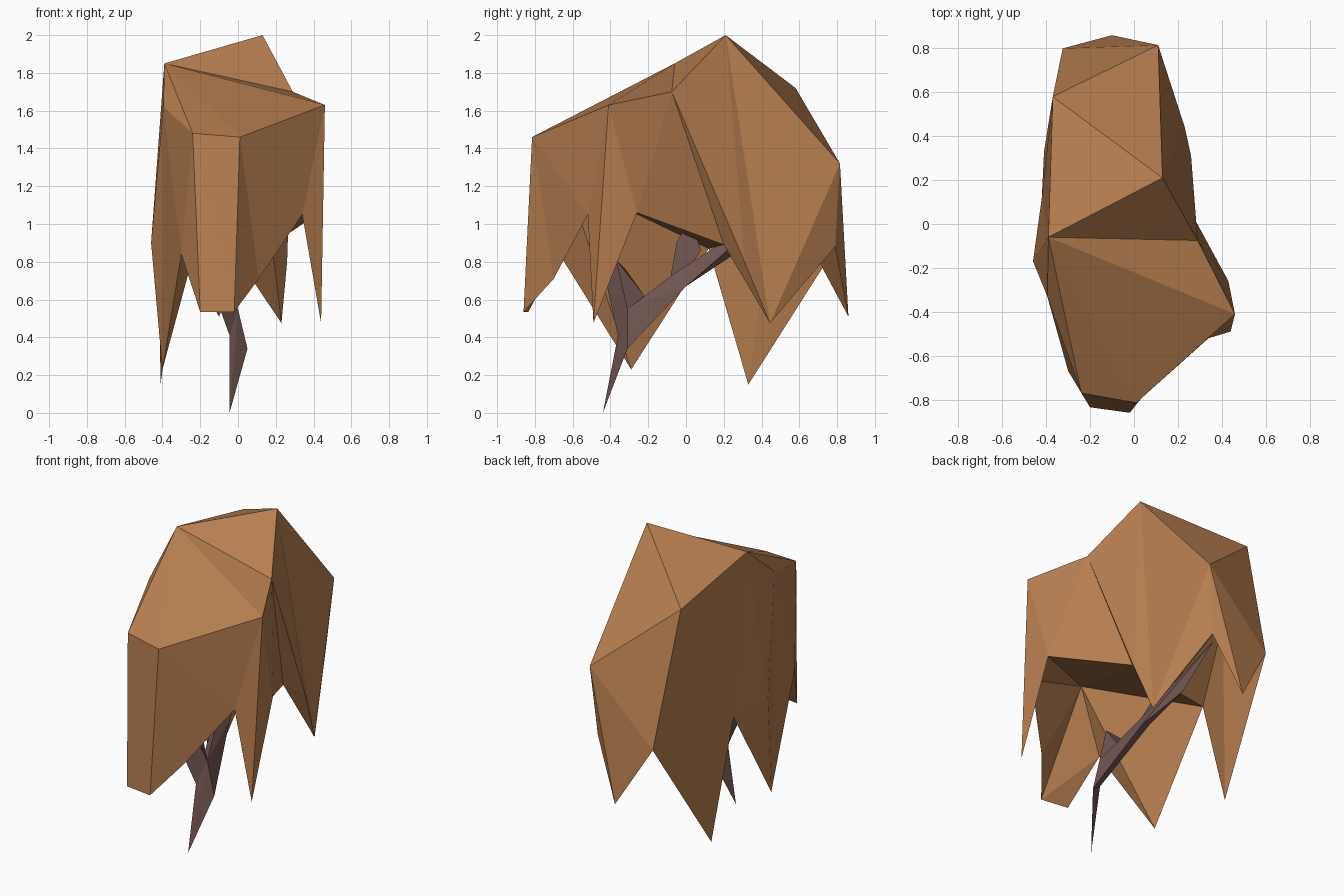
import bpy, bmesh

if "Cube" in bpy.data.objects:
    bpy.data.objects.remove(bpy.data.objects["Cube"])


def material(name, rgb):
    m = bpy.data.materials.new(name)
    m.diffuse_color = (*rgb, 1)
    m.use_nodes = True
    m.node_tree.nodes["Principled BSDF"].inputs["Base Color"].default_value = m.diffuse_color
    return m


LEAF = material("warm_brown", (0.475, 0.21, 0.081))
WOOD = material("dark_plum_wood", (0.165, 0.089, 0.082))


def finish(name, bm, mat):
    bmesh.ops.recalc_face_normals(bm, faces=bm.faces[:])
    me = bpy.data.meshes.new(name)
    bm.to_mesh(me)
    bm.free()
    me.materials.append(mat)
    ob = bpy.data.objects.new(name, me)
    bpy.context.collection.objects.link(ob)
    return ob


# Canopy corners: crown, then the hanging rim of notches (n) and tips (t)
crown = dict(
    peak=(0.13, 0.21, 2.0), left=(-0.39, -0.06, 1.85), right=(0.29, -0.075, 1.70),
    shoulder=(0.46, -0.41, 1.63), front_r=(0.01, -0.815, 1.46),
    front_l=(-0.24, -0.77, 1.48), side=(-0.395, -0.33, 1.62),
    back_l=(-0.37, 0.58, 1.72), back_r=(0.11, 0.815, 1.32),
    bulge=(-0.46, -0.17, 0.90), flank=(0.26, 0.31, 0.80))
rim = dict(
    hem_r=(-0.02, -0.86, 0.535), hem_l=(-0.20, -0.835, 0.535),
    n0=(0.11, -0.70, 0.71), n1=(0.34, -0.52, 1.05), t1=(0.44, -0.49, 0.475),
    n2=(0.43, -0.26, 1.06), n3=(0.18, 0.20, 0.89), t3=(0.23, 0.445, 0.475),
    n4=(0.07, 0.79, 0.88), t4=(-0.10, 0.86, 0.51), n5=(-0.325, 0.80, 0.89),
    t5=(-0.41, 0.33, 0.15), n6=(-0.42, 0.12, 0.87), t6=(-0.40, -0.29, 0.23),
    n7=(-0.30, -0.67, 0.84),
    ceiling=(-0.13, -0.63, 1.23), hollow=(-0.27, 0.48, 1.22))

# Each fan: centre corner, then the ring of corners around it
fans = [
    "left peak right shoulder front_r front_l side bulge n6 back_l peak",
    "back_l peak back_r n5 t5 n6",
    "back_r n5 t4 n4 t3 peak",
    "flank peak right n3 t3 peak",
    "right n3 n2 shoulder",
    "shoulder n2 t1 n1 front_r",
    "front_r n1 n0 hem_r front_l",
    "front_l hem_r hem_l n7 side",
    "side n7 t6 bulge",
    "bulge t6 n6",
    # underside
    "ceiling n0 hem_r n7 t6 n6 n3 n2 n1 n0",
    "hem_r hem_l n7",
    "n1 n2 t1",
    "hollow n6 n3 t3 n4 t4 n5 t5 n6",
]
bm = bmesh.new()
v = {k: bm.verts.new(p) for k, p in {**crown, **rim}.items()}
for fan in fans:
    c, *ring = fan.split()
    for a, b in zip(ring, ring[1:]):
        bm.faces.new((v[c], v[a], v[b]))
finish("canopy", bm, LEAF)


# Angular wood pieces, each wrapped tightly around a few corners
def wood(name, points):
    bm = bmesh.new()
    for p in points:
        bm.verts.new(p)
    res = bmesh.ops.convex_hull(bm, input=bm.verts[:])
    unused = [g for g in res["geom_interior"] if isinstance(g, bmesh.types.BMVert)]
    bmesh.ops.delete(bm, geom=unused, context="VERTS")
    finish(name, bm, WOOD)


fork = [(0.05, -0.31, 0.34), (-0.045, -0.36, 0.41), (0.0, -0.31, 0.55)]
middle = [(-0.06, 0.0, 0.67), (-0.14, -0.03, 0.71), (-0.09, -0.06, 0.74)]
wood("trunk_foot", [(-0.045, -0.44, 0.0)] + fork)
wood("trunk", fork + middle)
wood("rear_branch", middle + [(-0.17, 0.24, 0.83), (-0.20, 0.20, 0.88),
                              (-0.21, 0.47, 1.08)])
wood("front_branch", fork[1:] + [(-0.14, -0.42, 0.68), (-0.10, -0.37, 0.81),
                                 (-0.17, -0.32, 0.76), (-0.09, -0.22, 0.62)])
wood("upper_branch", [(-0.10, -0.08, 0.73), (-0.13, 0.0, 0.74),
                      (-0.22, -0.02, 0.96), (-0.22, 0.06, 0.92),
                      (-0.20, 0.08, 0.86), (-0.18, -0.05, 0.90)])
